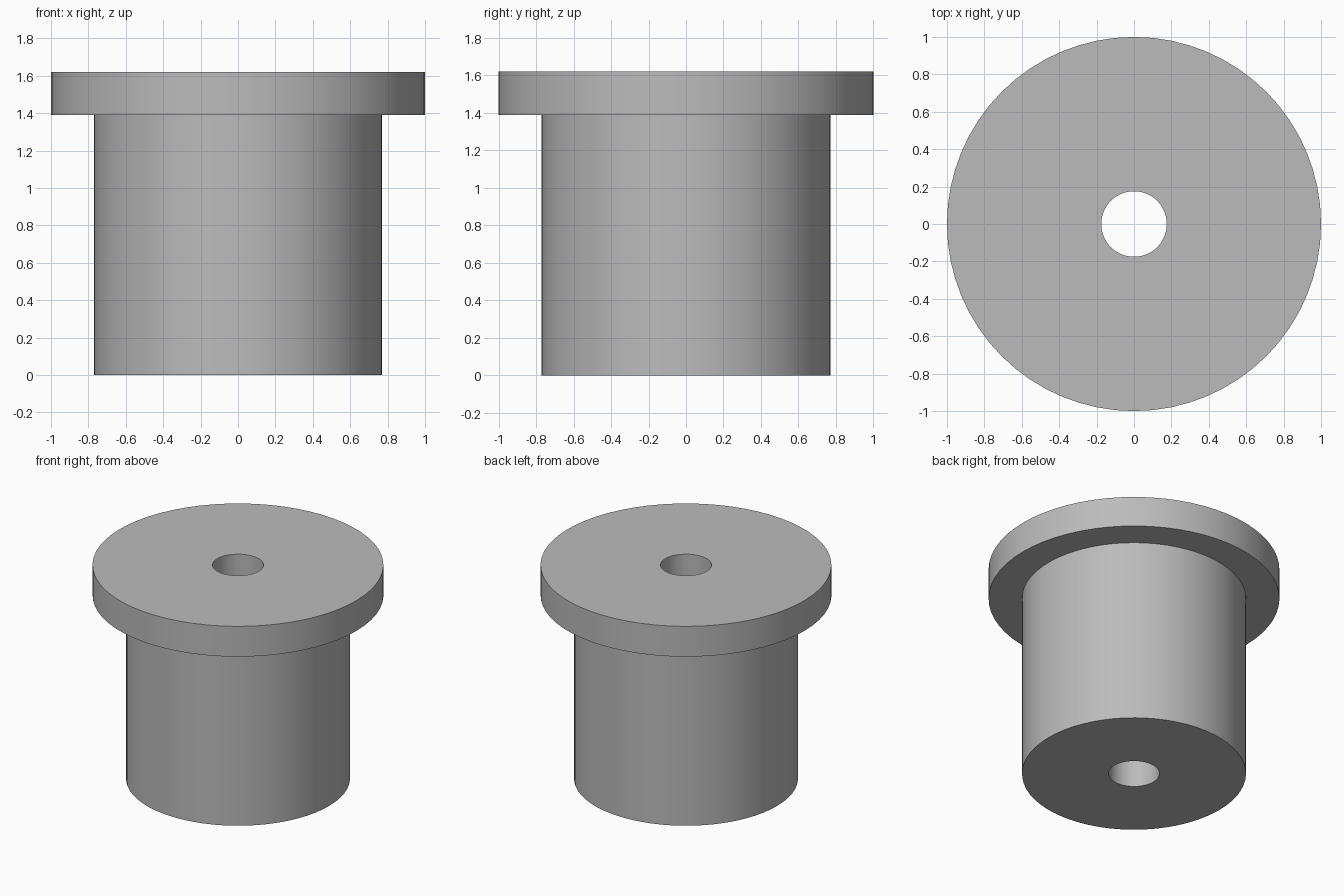
import bpy, bmesh, math

SEGMENTS = 64

cube = bpy.data.objects.get("Cube")
if cube:
    bpy.data.objects.remove(cube, do_unlink=True)

# Plain grey material
grey = bpy.data.materials.new("grey")
grey.use_nodes = True
colour = (0.5, 0.5, 0.5, 1)
grey.diffuse_color = colour
grey.node_tree.nodes["Principled BSDF"].inputs["Base Color"].default_value = colour

# Closed half section: bore, sleeve, flange (radius, height)
HOLE, SLEEVE, FLANGE = 0.175, 0.77, 1.0
SHOULDER, TOP = 1.39, 1.62
section = [(HOLE, 0), (SLEEVE, 0), (SLEEVE, SHOULDER),
           (FLANGE, SHOULDER), (FLANGE, TOP), (HOLE, TOP)]

# Revolve the section around z
bm = bmesh.new()
verts = [bm.verts.new((r, 0, z)) for r, z in section]
edges = [bm.edges.new((a, b)) for a, b in zip(verts, verts[1:] + verts[:1])]
bmesh.ops.spin(bm, geom=verts + edges, cent=(0, 0, 0), axis=(0, 0, 1),
               angle=math.tau, steps=SEGMENTS, use_merge=True)
bmesh.ops.remove_doubles(bm, verts=bm.verts, dist=0.0001)
bmesh.ops.recalc_face_normals(bm, faces=bm.faces)
mesh = bpy.data.meshes.new("flanged_bushing")
bm.to_mesh(mesh)
bm.free()
mesh.materials.append(grey)

bushing = bpy.data.objects.new("flanged_bushing", mesh)
bpy.context.collection.objects.link(bushing)

# Smooth round walls, sharp rims
bpy.ops.object.select_all(action="DESELECT")
bushing.select_set(True)
bpy.context.view_layer.objects.active = bushing
bpy.ops.object.shade_smooth_by_angle(angle=math.radians(30))
